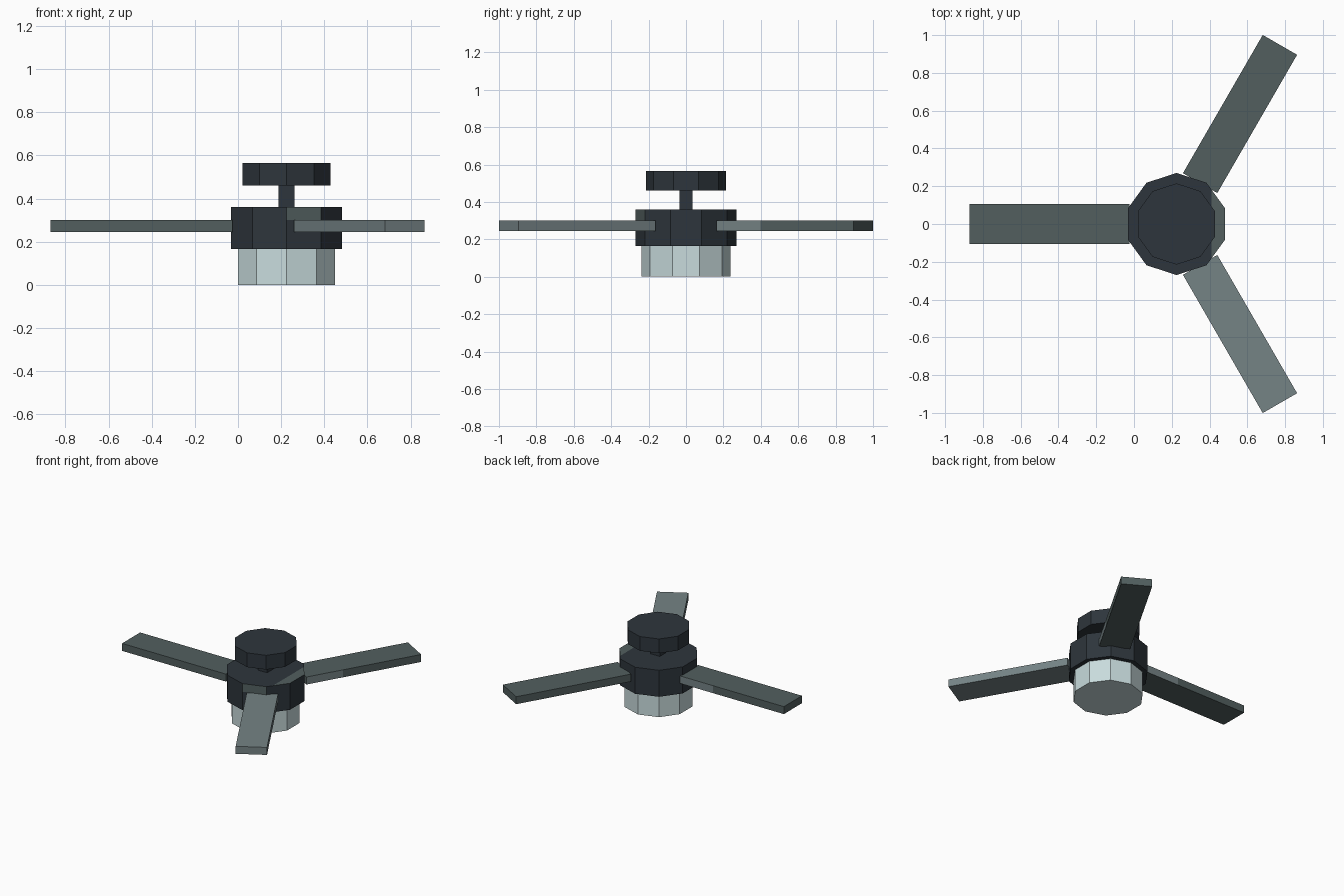
import bpy, bmesh, math
from mathutils import Matrix, Vector

if "Cube" in bpy.data.objects:
    bpy.data.objects.remove(bpy.data.objects["Cube"])

AXIS_X = 0.225  # the fan's vertical axis


def material(name, rgb):
    m = bpy.data.materials.new(name)
    m.use_nodes = True
    m.diffuse_color = (*rgb, 1)
    m.node_tree.nodes["Principled BSDF"].inputs["Base Color"].default_value = (*rgb, 1)
    return m


charcoal = material("charcoal metal", (0.027, 0.036, 0.045))
slate = material("slate blade", (0.084, 0.114, 0.114))
pale_slate = material("pale slate blade", (0.178, 0.227, 0.235))
glass = material("frosted glass", (0.58, 0.71, 0.72))


def finish(name, bm, materials):
    bmesh.ops.recalc_face_normals(bm, faces=bm.faces)
    mesh = bpy.data.meshes.new(name)
    bm.to_mesh(mesh)
    bm.free()
    for m in materials:
        mesh.materials.append(m)
    obj = bpy.data.objects.new(name, mesh)
    bpy.context.collection.objects.link(obj)
    return obj


def cut(bm, point, normal):
    bmesh.ops.bisect_plane(bm, geom=bm.verts[:] + bm.edges[:] + bm.faces[:],
                           plane_co=point, plane_no=normal)


def box(x0, x1, half_width, z0, z1):
    bm = bmesh.new()
    size = Matrix.Diagonal((x1 - x0, 2 * half_width, z1 - z0, 1))
    place = Matrix.Translation(((x0 + x1) / 2, 0, (z0 + z1) / 2))
    bmesh.ops.create_cube(bm, size=1, matrix=place @ size)
    return bm


def decagon(radius, z0, z1):
    """Ten-sided drum with a corner pointing to +y."""
    bm = bmesh.new()
    ring = [bm.verts.new((AXIS_X + radius * math.cos(a), radius * math.sin(a), z0))
            for a in (math.radians(18 + 36 * i) for i in range(10))]
    base = bm.faces.new(ring)
    top = bmesh.ops.extrude_face_region(bm, geom=[base])["geom"]
    bmesh.ops.translate(bm, vec=(0, 0, z1 - z0),
                        verts=[v for v in top if isinstance(v, bmesh.types.BMVert)])
    if not any(f.calc_center_median().z < z0 + 1e-5 for f in bm.faces):
        bm.faces.new([v for v in ring])
    return bm


# Lamp, ceiling mount and rod
finish("lamp_shade", decagon(0.237, 0, 0.168), [glass])
finish("ceiling_mount", decagon(0.215, 0.46, 0.565), [charcoal])
finish("hanging_rod", box(AXIS_X - 0.037, AXIS_X + 0.037, 0.036, 0.355, 0.465), [charcoal])

# Motor housing, with slate panels on its top edge and front
bm = decagon(0.27, 0.165, 0.36)
cut(bm, (0.41, 0, 0), (1, 0, 0))
cut(bm, (0, 0, 0.3), (0, 0, 1))
bmesh.ops.recalc_face_normals(bm, faces=bm.faces)
for f in bm.faces:
    c = f.calc_center_median()
    on_top = f.normal.z > 0.9 and c.x > 0.41
    on_front = f.normal.y < -0.9 and f.normal.x > 0.1 and c.z > 0.3
    f.material_index = int(on_top or on_front)
finish("motor_housing", bm, [charcoal, slate])

# Three blades around the axis, two of them with a paler strip by the root
for name, angle, main in (("left_blade", 60, slate), ("right_blade", 180, slate),
                          ("front_blade", -60, pale_slate)):
    bm = box(0.25, 1.095, 0.105, 0.245, 0.3)
    cut(bm, (0.52, 0, 0), (1, 0, 0))
    for f in bm.faces:
        c = f.calc_center_median()
        f.material_index = int(c.y < -0.1 and c.x < 0.52)
    blade = finish(name, bm, [main, pale_slate])
    blade.location = Vector((AXIS_X, 0, 0))
    blade.rotation_euler.z = math.radians(angle)
